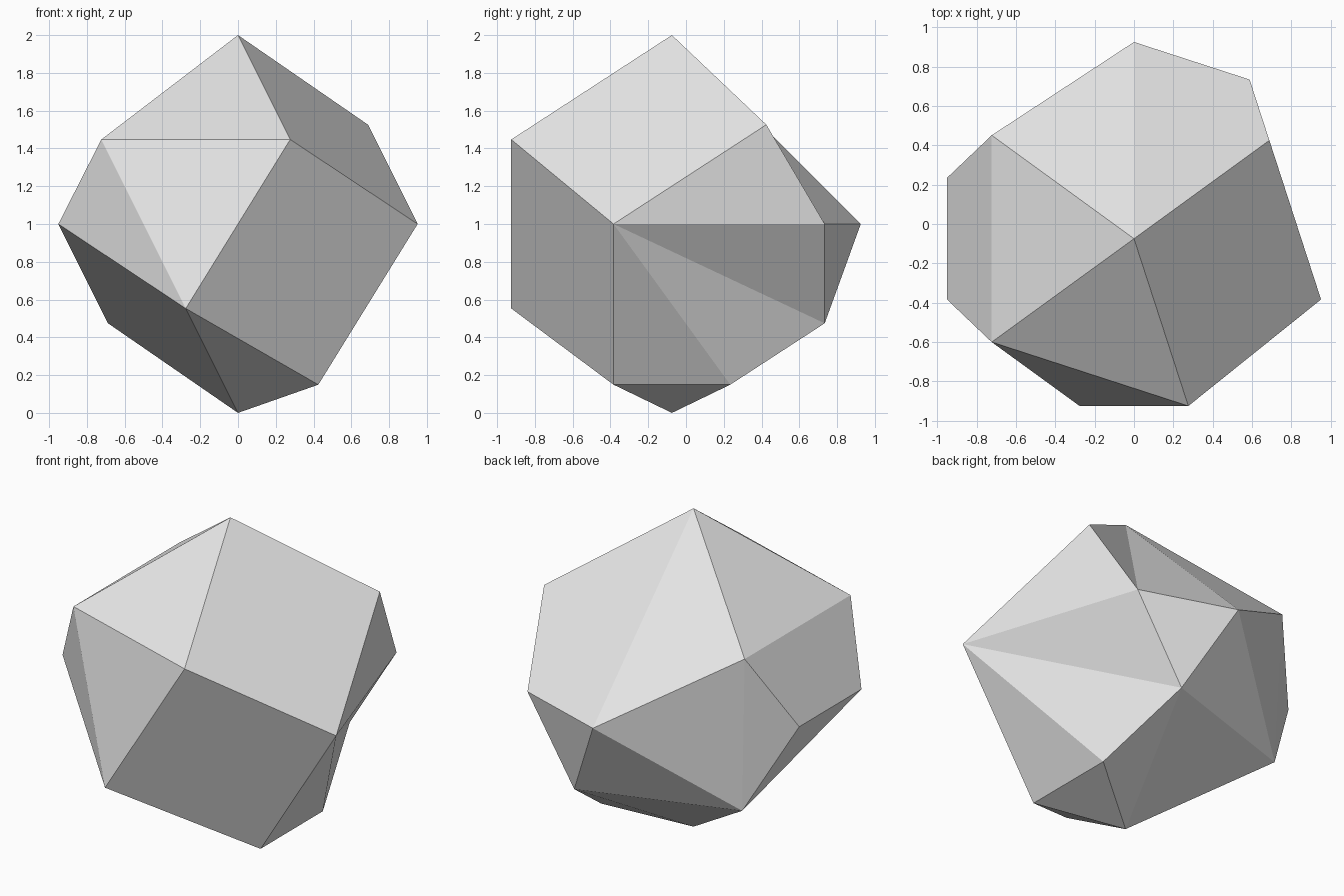
import bpy, bmesh
from math import cos, sin, sqrt, radians

cube = bpy.data.objects.get("Cube")
if cube:
    bpy.data.objects.remove(cube, do_unlink=True)

# Heights of the rings of corners on a unit sphere
POLE, RING, EDGE, CAP = 1.0, sqrt(0.2), 0.5257, 0.8507

# Each corner: longitude in steps of 18 degrees, and height
corners = {
    "T": (0, POLE), "L": (0, -POLE),
    "A": (-4, RING), "B": (-8, RING), "C": (8, RING), "D": (2, EDGE),
    "E": (-1, 0), "F": (3, 0), "G": (5, 0), "H": (9, 0), "I": (-9, 0),
    "J": (-6, -RING), "M": (8, -EDGE), "N": (4, -EDGE),
    "K": (-2, -CAP), "P": (2, -CAP),
}

# Facets of the stone, from the top down
facets = ("TAB TBC TCG TGF TFD TAED DEF ABJ BIJ BCHI CHM CMG HIM "
          "GMN GNF ENF EPN EKP AEKJ IJLM NPL NLM JKL KLP").split()


def on_sphere(step, height):
    radius = sqrt(max(0.0, 1 - height * height))
    angle = radians(18 * step)
    return (radius * cos(angle), radius * sin(angle), height)


# Faceted stone, standing on the ground and centred
bm = bmesh.new()
verts = {name: bm.verts.new(on_sphere(*c)) for name, c in corners.items()}
for facet in facets:
    bm.faces.new([verts[name] for name in facet])
bmesh.ops.recalc_face_normals(bm, faces=bm.faces)
ys = [v.co.y for v in bm.verts]
bmesh.ops.translate(bm, verts=bm.verts, vec=(0, -(min(ys) + max(ys)) / 2, 1))

mesh = bpy.data.meshes.new("faceted_stone")
bm.to_mesh(mesh)
bm.free()
stone = bpy.data.objects.new("faceted_stone", mesh)
bpy.context.collection.objects.link(stone)

# Plain grey surface
grey = bpy.data.materials.new("light_grey")
grey.use_nodes = True
colour = (0.8, 0.8, 0.8, 1)
grey.diffuse_color = colour
grey.node_tree.nodes["Principled BSDF"].inputs["Base Color"].default_value = colour
mesh.materials.append(grey)
